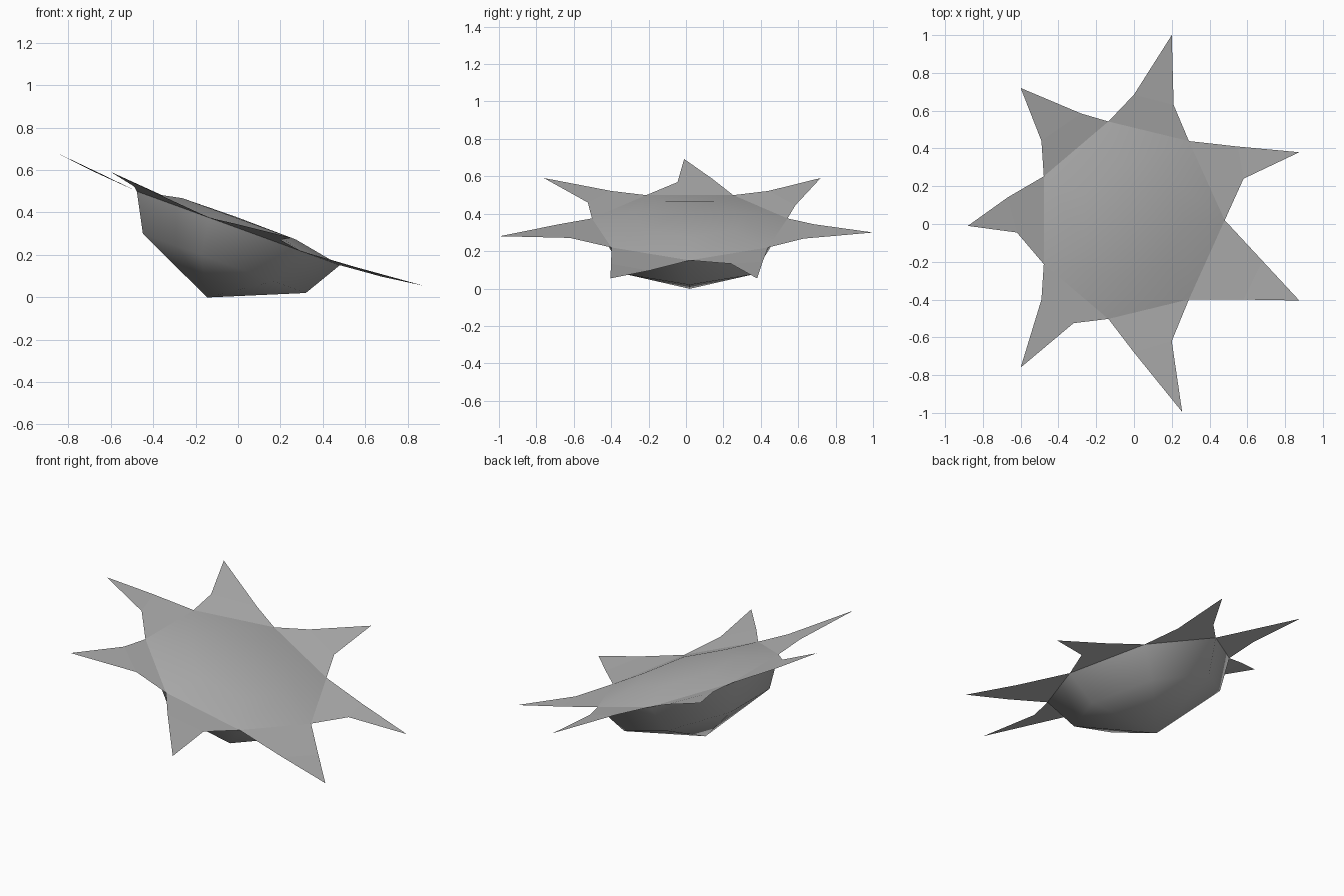
import bpy
import bmesh
from math import sin, cos, tau
from mathutils import Vector

SIDES = 7
RIM_RADIUS = 0.536
CENTRE = Vector((-0.0235, 0.02, 0.334))
ACROSS = Vector((0.94, 0, -0.342))   # downhill direction of the tilted rim
SIDEWAYS = Vector((0, 1, 0))
AXIS = ACROSS.cross(SIDEWAYS).normalized()

old_cube = bpy.data.objects.get("Cube")
if old_cube:
    bpy.data.objects.remove(old_cube, do_unlink=True)

grey = bpy.data.materials.new("plain grey")
grey.use_nodes = True
colour = (0.45, 0.45, 0.45, 1)
grey.diffuse_color = colour
grey.node_tree.nodes["Principled BSDF"].inputs["Base Color"].default_value = colour


def ring_points(radius, height):
    """Corners of a tilted heptagon at a height along the bulb axis."""
    points = []
    for i in range(SIDES):
        angle = tau * i / SIDES
        flat = ACROSS * cos(angle) + SIDEWAYS * sin(angle)
        points.append(CENTRE + flat * radius + AXIS * height)
    return points


def raised_point(x, y, lift):
    """Point above the tilted rim plane, given its plan position."""
    slope = AXIS.x / AXIS.z
    z = CENTRE.z - slope * (x - CENTRE.x) + lift
    return Vector((x, y, z))


def add_object(name, bm, smooth):
    mesh = bpy.data.meshes.new(name)
    for face in bm.faces:
        face.smooth = smooth
    bm.to_mesh(mesh)
    bm.free()
    mesh.materials.append(grey)
    obj = bpy.data.objects.new(name, mesh)
    bpy.context.collection.objects.link(obj)
    return obj


# Bulb: deep faceted bowl below the rim, shallow swelling above it
bm = bmesh.new()
bottom = bm.verts.new(CENTRE - AXIS * 0.357)
top = bm.verts.new(CENTRE + AXIS * 0.047)
levels = [(0.43, -0.178), (RIM_RADIUS, 0), (0.3, 0.043)]
rings = [[bm.verts.new(p) for p in ring_points(r, h)] for r, h in levels]
for i in range(SIDES):
    j = (i + 1) % SIDES
    bm.faces.new((bottom, rings[0][j], rings[0][i]))
    for low, high in zip(rings, rings[1:]):
        bm.faces.new((low[i], low[j], high[j], high[i]))
    bm.faces.new((rings[-1][i], rings[-1][j], top))
# keep a crisp rim between the two halves
rim = set(rings[1])
for edge in bm.edges:
    if set(edge.verts) <= rim:
        edge.smooth = False
add_object("bulb", bm, True)

# Petals: one pointed sheet per rim side, as first shoulder, tip, second shoulder
petal_plans = [
    ((0.58, 0.24), (0.875, 0.38), (0.55, 0.41)),
    ((0.21, 0.63), (0.2, 1.0), (0, 0.685)),
    ((-0.28, 0.585), (-0.6, 0.72), (-0.49, 0.44)),
    ((-0.67, 0.14), (-0.88, -0.01), (-0.62, -0.045)),
    ((-0.49, -0.4), (-0.6, -0.76), (-0.32, -0.525)),
    ((0, -0.68), (0.255, -0.995), (0.2, -0.62)),
    ((0.58, -0.4), (0.875, -0.405), (0.68, -0.195)),
]
SHOULDER_LIFT, TIP_LIFT = 0.018, 0.047
rim_points = ring_points(RIM_RADIUS, 0)
for i, (first, tip, second) in enumerate(petal_plans):
    bm = bmesh.new()
    start = bm.verts.new(rim_points[i])
    end = bm.verts.new(rim_points[(i + 1) % SIDES])
    a = bm.verts.new(raised_point(*first, SHOULDER_LIFT))
    b = bm.verts.new(raised_point(*second, SHOULDER_LIFT))
    point = bm.verts.new(raised_point(*tip, TIP_LIFT))
    bm.faces.new((start, a, b, end))
    bm.faces.new((a, point, b))
    add_object(f"petal_{i + 1}", bm, False)
